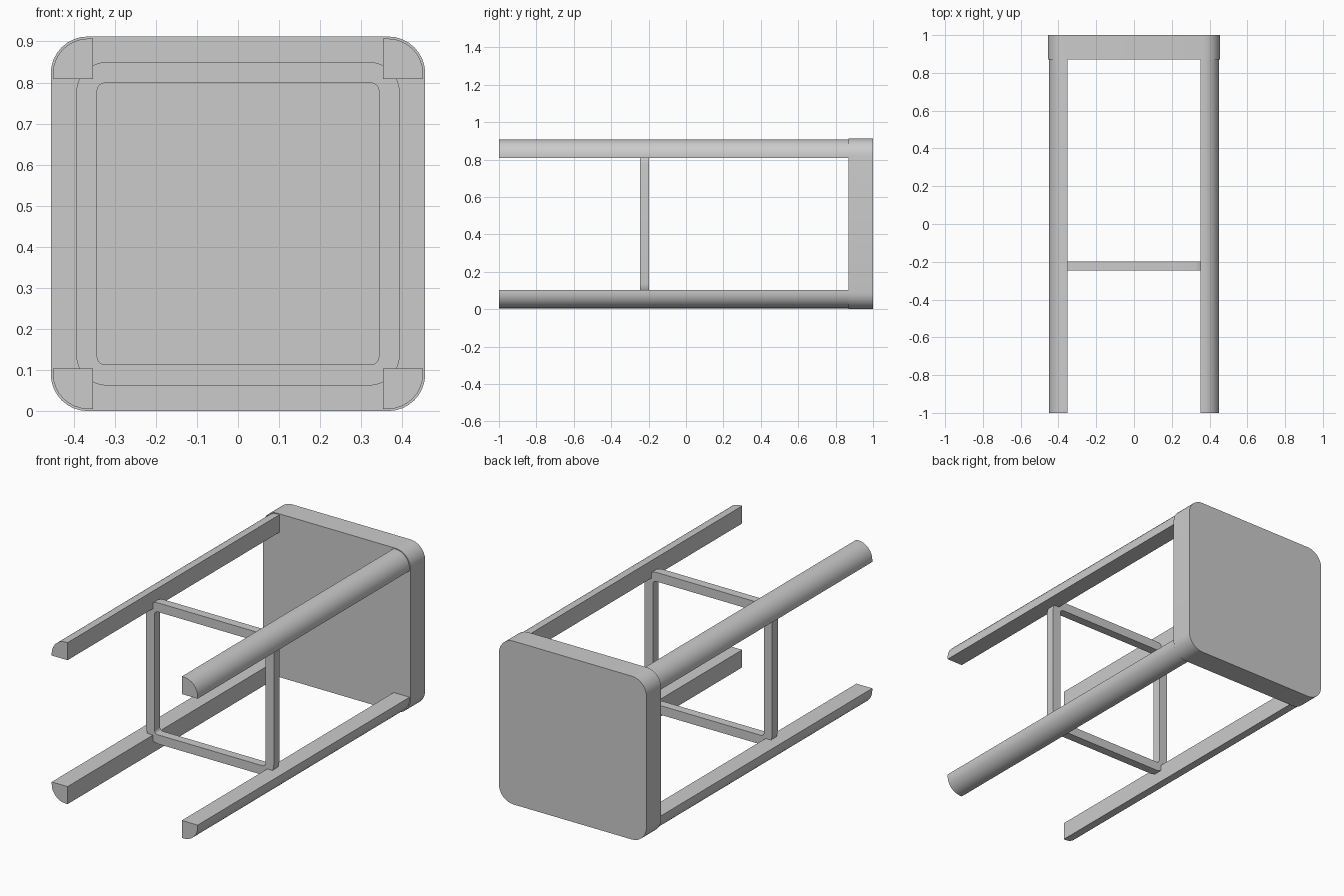
import bpy, bmesh, math

cube = bpy.data.objects.get("Cube")
if cube:
    bpy.data.objects.remove(cube, do_unlink=True)

HALF = 0.456      # half width of the seat
MID = HALF        # height of the long axis above the ground
SEGMENTS = 8      # facets per rounded corner

grey = bpy.data.materials.new("plain grey")
grey.use_nodes = True
colour = (0.6, 0.6, 0.6, 1)
grey.diffuse_color = colour
grey.node_tree.nodes["Principled BSDF"].inputs["Base Color"].default_value = colour


def corner(cx, cz, radius, quarter):
    """Points of a quarter arc around (cx, cz)."""
    angles = [(quarter + i / SEGMENTS) * math.pi / 2 for i in range(SEGMENTS + 1)]
    return [(cx + radius * math.cos(a), cz + radius * math.sin(a)) for a in angles]


def rounded_square(half, radius):
    c = half - radius
    signs = [(1, 1), (-1, 1), (-1, -1), (1, -1)]
    return [p for q, (sx, sz) in enumerate(signs)
            for p in corner(sx * c, sz * c, radius, q)]


def extrude(name, outline, y0, y1, hole=None):
    """Extrude an outline in x and z along y, optionally with a matching hole."""
    bm = bmesh.new()

    def ring(points, y):
        return [bm.verts.new((x, y, MID + z)) for x, z in points]

    def join(a, b):
        for i in range(len(a)):
            j = (i + 1) % len(a)
            bm.faces.new((a[i], a[j], b[j], b[i]))

    front, back = ring(outline, y0), ring(outline, y1)
    join(front, back)
    if hole:
        hole_front, hole_back = ring(hole, y0), ring(hole, y1)
        join(hole_front, hole_back)
        join(front, hole_front)
        join(back, hole_back)
    else:
        bm.faces.new(front)
        bm.faces.new(back)
    bmesh.ops.recalc_face_normals(bm, faces=bm.faces)
    mesh = bpy.data.meshes.new(name)
    bm.to_mesh(mesh)
    bm.free()
    mesh.materials.append(grey)
    obj = bpy.data.objects.new(name, mesh)
    bpy.context.collection.objects.link(obj)
    bpy.ops.object.select_all(action="DESELECT")
    obj.select_set(True)
    bpy.context.view_layer.objects.active = obj
    bpy.ops.object.shade_smooth_by_angle(angle=math.radians(30))
    return obj


# Thick seat slab with rounded corners
SEAT_Y = 0.87
extrude("seat", rounded_square(HALF, 0.09), SEAT_Y, 1)

# Four square legs, each with its outer edge rounded
INNER, OUTER, RADIUS = 0.353, 0.451, 0.086
centre = OUTER - RADIUS
leg = [(INNER, INNER), (OUTER, INNER)]
leg += corner(centre, centre, RADIUS, 0) + [(INNER, OUTER)]
for side, sx in (("left", 1), ("right", -1)):
    for level, sz in (("upper", 1), ("lower", -1)):
        extrude(f"{level}_{side}_leg", [(sx * x, sz * z) for x, z in leg],
                -1, SEAT_Y + 0.01)

# Rounded square footrest frame tying the legs together
extrude("footrest_frame", rounded_square(0.394, 0.075), -0.247, -0.198,
        hole=rounded_square(0.343, 0.02))
